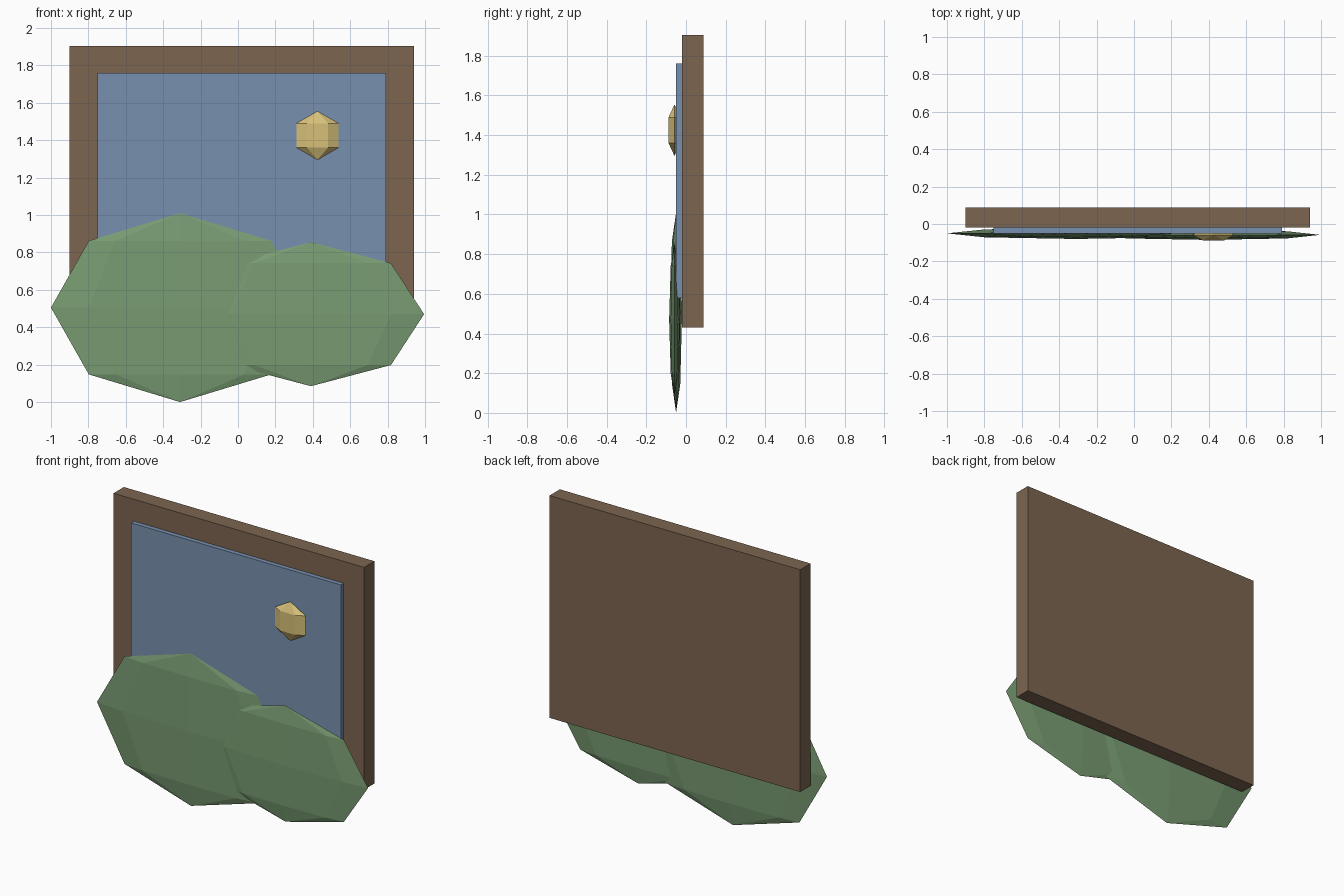
import bpy

default = bpy.data.objects.get("Cube")
if default:
    bpy.data.objects.remove(default, do_unlink=True)


def material(name, rgb):
    mat = bpy.data.materials.new(name)
    mat.use_nodes = True
    mat.diffuse_color = (*rgb, 1)
    bsdf = next(n for n in mat.node_tree.nodes if n.type == "BSDF_PRINCIPLED")
    bsdf.inputs["Base Color"].default_value = (*rgb, 1)
    return mat


brown = material("wood brown", (0.20, 0.13, 0.08))
blue = material("sky blue", (0.19, 0.28, 0.43))
green = material("hill green", (0.19, 0.33, 0.17))
gold = material("sun gold", (0.68, 0.53, 0.19))


def finish(name, mat, scale):
    obj = bpy.context.object
    obj.name = name
    obj.scale = scale
    obj.data.materials.append(mat)
    bpy.ops.object.transform_apply(location=False, rotation=False, scale=True)
    return obj


def box(name, mat, low, high):
    centre = [(a + b) / 2 for a, b in zip(low, high)]
    bpy.ops.mesh.primitive_cube_add(size=1, location=centre)
    return finish(name, mat, [b - a for a, b in zip(low, high)])


def flat_ball(name, mat, segments, rings, centre, radii):
    bpy.ops.mesh.primitive_uv_sphere_add(
        segments=segments, ring_count=rings, radius=1, location=centre)
    obj = finish(name, mat, radii)
    # Keep a vertex of each ring on the x axis
    rightmost = max(v.co.x for v in obj.data.vertices)
    if rightmost < radii[0] * 0.8:
        bpy.ops.object.shade_flat()
    return obj


# Backing board and raised sky panel
box("frame", brown, (-0.90, -0.02, 0.43), (0.94, 0.088, 1.905))
box("sky_panel", blue, (-0.75, -0.05, 0.58), (0.79, -0.01, 1.76))

# Faceted sun
sun = flat_ball("sun", gold, 6, 3, (0.425, -0.058, 1.425), (0.13, 0.04, 0.13))
# Turn the ring so that its corners point sideways
if max(v.co.x for v in sun.data.vertices) < 0.105:
    for v in sun.data.vertices:
        x, y = v.co.x / 0.13, v.co.y / 0.04
        v.co.x, v.co.y = y * 0.13, -x * 0.04

# Overlapping hills
flat_ball("large_hill", green, 8, 4, (-0.31, -0.05, 0.505), (0.69, 0.03, 0.505))
flat_ball("small_hill", green, 8, 4, (0.39, -0.058, 0.47), (0.605, 0.027, 0.385))
